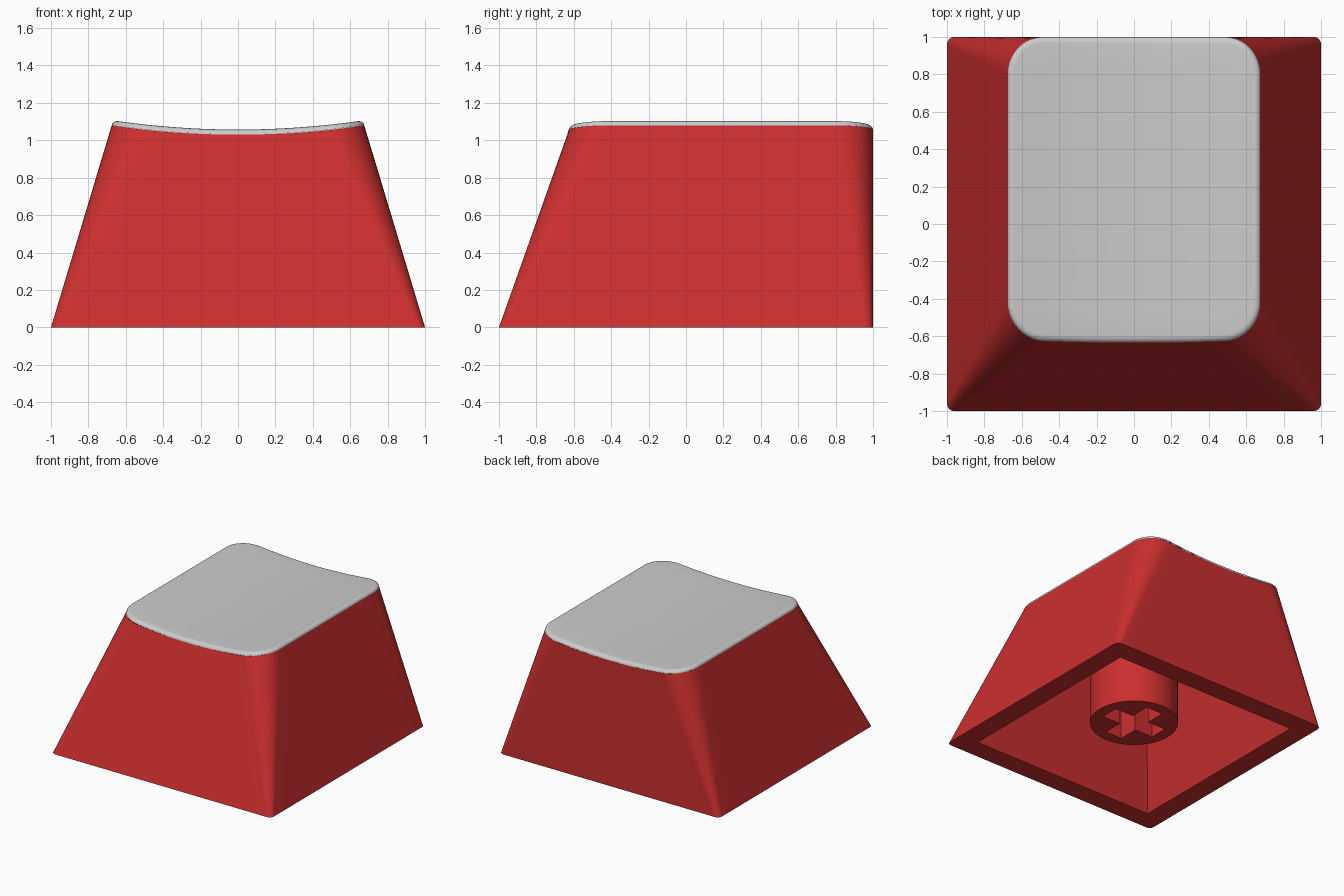
import bpy, bmesh, math
from mathutils import Vector

if "Cube" in bpy.data.objects:
    bpy.data.objects.remove(bpy.data.objects["Cube"])

red = bpy.data.materials.new("red_plastic")
red.diffuse_color = (0.6, 0.028, 0.028, 1)
red.use_nodes = True
red.node_tree.nodes["Principled BSDF"].inputs["Base Color"].default_value = red.diffuse_color

TOP_Z = 1.08          # nominal height of the body's upper outline
ARC, SIDE = 10, 14    # segments per corner and per straight side


def dish(x):
    """Height of the scooped top, curved across x."""
    return 1.03 + 0.05 * (x / 0.675) ** 2


def rounded_rect(x0, x1, y0, y1, r, z=0.0):
    """Counter-clockwise outline with evenly divided sides."""
    arcs = []
    centres = [(x1 - r, y0 + r), (x1 - r, y1 - r), (x0 + r, y1 - r), (x0 + r, y0 + r)]
    for k, (cx, cy) in enumerate(centres):
        arcs.append([])
        for i in range(ARC + 1):
            a = math.radians(-90 + 90 * k + 90 * i / ARC)
            arcs[k].append(Vector((cx + r * math.cos(a), cy + r * math.sin(a), z)))
    pts = []
    for k in range(4):
        start, end = arcs[k][-1], arcs[(k + 1) % 4][0]
        pts += arcs[k] + [start.lerp(end, i / SIDE) for i in range(1, SIDE)]
    return pts


def finish(obj, angle=30, mat=None):
    if mat:
        obj.data.materials.append(mat)
    bpy.ops.object.select_all(action='DESELECT')
    obj.select_set(True)
    bpy.context.view_layer.objects.active = obj
    if obj.type == 'CURVE':
        bpy.ops.object.convert(target='MESH')
    bpy.ops.object.shade_smooth_by_angle(angle=math.radians(angle))


def skin(name, rings, cap_first=False, cap_last=False, mat=None):
    """Join successive outlines with quads, optionally closing the ends."""
    bm = bmesh.new()
    loops = [[bm.verts.new(p) for p in ring] for ring in rings]
    n = len(loops[0])
    for a, b in zip(loops, loops[1:]):
        for i in range(n):
            j = (i + 1) % n
            bm.faces.new((a[i], a[j], b[j], b[i]))
    if cap_first:
        bm.faces.new(loops[0][::-1])
    if cap_last:
        bm.faces.new(loops[-1])
    bmesh.ops.remove_doubles(bm, verts=bm.verts, dist=1e-5)
    mesh = bpy.data.meshes.new(name)
    bm.to_mesh(mesh)
    bm.free()
    obj = bpy.data.objects.new(name, mesh)
    bpy.context.collection.objects.link(obj)
    finish(obj, mat=mat)
    return obj


# Outer walls: ruled from the square base to the rounded, scooped top outline
base = rounded_rect(-1, 1, -1, 1, 0.04)
upper = rounded_rect(-0.675, 0.675, -0.617, 1, 0.2, TOP_Z)
edge = [b.lerp(t, dish(t.x) / TOP_Z) for b, t in zip(base, upper)]
walls = [[b.lerp(e, k / 8) for b, e in zip(base, edge)] for k in range(9)]

# Hollow underside with sharp corners and a flat ceiling
CEILING = 0.87
cavity_top = rounded_rect(-0.573, 0.573, -0.535, 0.835, 0, CEILING)
cavity_rim = rounded_rect(-0.835, 0.835, -0.835, 0.835, 0, 0)
skin("cap_body", [cavity_top, cavity_rim] + walls, cap_first=True, mat=red)

# Grey top plate with a rolled edge, following the scoop
ROLL, THICK = 0.035, 0.027


def plate_ring(t):
    inset = ROLL * (1 - math.cos(t))
    inner = rounded_rect(-0.675 + inset, 0.675 - inset, -0.617 + inset, 1 - inset,
                         0.2 - inset, TOP_Z)
    ring = [e + q - u for e, q, u in zip(edge, inner, upper)]
    return [Vector((p.x, p.y, dish(p.x) + THICK * math.sin(t))) for p in ring]


plate = [plate_ring(math.pi / 2 * k / 6) for k in range(7)]
for s in (0.85, 0.7, 0.5, 0.3, 0.12, 0.0):
    ring = []
    for p in plate[6]:
        x, y = p.x * s, 0.19 + (p.y - 0.19) * s
        ring.append(Vector((x, y, dish(x) + THICK)))
    plate.append(ring)
skin("top_plate", plate)

# Mounting stem: round post with a cross-shaped socket
L, W, STEM_BOTTOM = 0.24, 0.075, 0.11
circle = [(0.332 * math.cos(math.tau * i / 64), 0.332 * math.sin(math.tau * i / 64))
          for i in range(64)]
arm = [(L, -W), (L, W), (W, W)]
cross = []
for k in range(4):
    c, s = round(math.cos(k * math.pi / 2)), round(math.sin(k * math.pi / 2))
    cross += [(x * c - y * s, x * s + y * c) for x, y in arm]

curve = bpy.data.curves.new("stem", 'CURVE')
curve.dimensions = '2D'
curve.fill_mode = 'BOTH'
curve.extrude = (CEILING - STEM_BOTTOM) / 2
for outline in (circle, cross):
    spline = curve.splines.new('POLY')
    spline.points.add(len(outline) - 1)
    for point, (x, y) in zip(spline.points, outline):
        point.co = (x, y, 0, 1)
    spline.use_cyclic_u = True
stem = bpy.data.objects.new("stem", curve)
stem.location.z = (CEILING + STEM_BOTTOM) / 2
bpy.context.collection.objects.link(stem)
finish(stem, mat=red)
